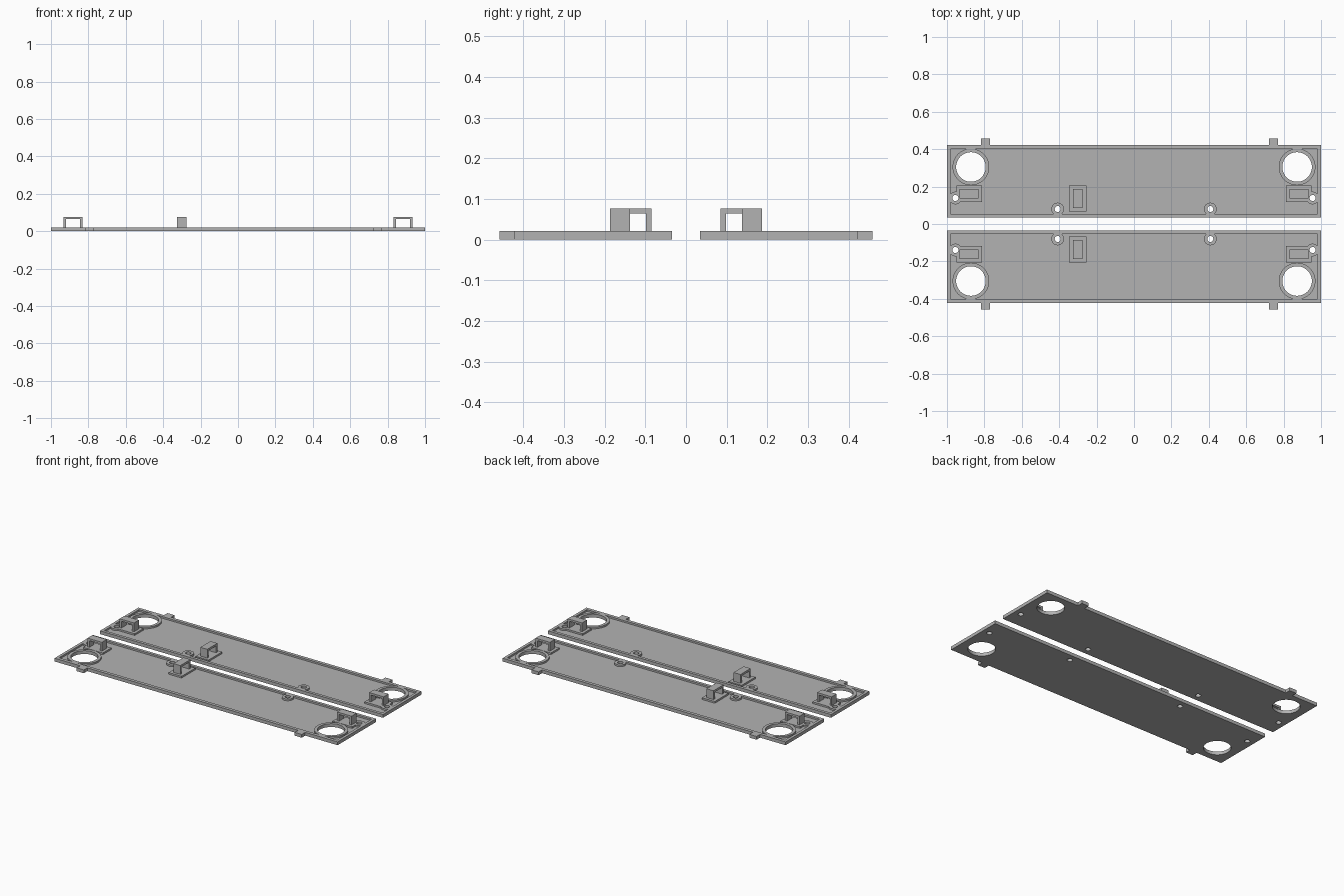
import bpy
import bmesh
from mathutils import Matrix, Vector

cube = bpy.data.objects.get("Cube")
if cube:
    bpy.data.objects.remove(cube, do_unlink=True)

GREY = (0.45, 0.45, 0.45, 1)
mat = bpy.data.materials.new("plain grey")
mat.use_nodes = True
mat.diffuse_color = GREY
mat.node_tree.nodes["Principled BSDF"].inputs["Base Color"].default_value = GREY

FLOOR, RIM, CLIP_TOP = 0.01, 0.021, 0.077   # heights


def finish(name, bm):
    bmesh.ops.recalc_face_normals(bm, faces=bm.faces)
    mesh = bpy.data.meshes.new(name)
    bm.to_mesh(mesh)
    bm.free()
    mesh.materials.append(mat)
    obj = bpy.data.objects.new(name, mesh)
    bpy.context.collection.objects.link(obj)
    return obj


def box(name, x0, x1, y0, y1, z0, z1):
    bm = bmesh.new()
    size = Matrix.Diagonal((x1 - x0, y1 - y0, z1 - z0, 1))
    centre = Matrix.Translation(((x0 + x1) / 2, (y0 + y1) / 2, (z0 + z1) / 2))
    bmesh.ops.create_cube(bm, size=1, matrix=centre @ size)
    return finish(name, bm)


def disc(name, x, y, r, z0, z1):
    bm = bmesh.new()
    bmesh.ops.create_cone(bm, cap_ends=True, segments=48, radius1=r, radius2=r,
                          depth=z1 - z0, matrix=Matrix.Translation((x, y, (z0 + z1) / 2)))
    return finish(name, bm)


def activate(obj):
    bpy.ops.object.select_all(action='DESELECT')
    obj.select_set(True)
    bpy.context.view_layer.objects.active = obj


def combine(target, tool, operation):
    activate(target)
    mod = target.modifiers.new("combine", 'BOOLEAN')
    mod.operation, mod.object, mod.solver = operation, tool, 'EXACT'
    bpy.ops.object.modifier_apply(modifier=mod.name)
    bpy.data.objects.remove(tool, do_unlink=True)


def mirror_to_front(obj):
    activate(obj)
    mod = obj.modifiers.new("other half", 'MIRROR')
    mod.use_axis = (False, True, False)
    mod.use_mirror_merge = False
    bpy.ops.object.modifier_apply(modifier=mod.name)


def clip(name, x, y, along, across):
    """Square arch: span runs along x or y, opening faces the other way."""
    half, wall, depth = 0.051, 0.013, 0.049
    outline = [(-half, FLOOR), (-half, CLIP_TOP), (half, CLIP_TOP), (half, FLOOR),
               (half - wall, FLOOR), (half - wall, CLIP_TOP - wall),
               (wall - half, CLIP_TOP - wall), (wall - half, FLOOR)]
    bm = bmesh.new()
    start = Vector((x, y, 0)) - across * depth / 2
    face = bm.faces.new([bm.verts.new(start + along * u + Vector((0, 0, z)))
                         for u, z in outline])
    grown = bmesh.ops.extrude_face_region(bm, geom=[face])["geom"]
    bmesh.ops.translate(bm, vec=across * depth,
                        verts=[v for v in grown if isinstance(v, bmesh.types.BMVert)])
    mirror_to_front(finish(name, bm))


# Plate with a shallow tray inside a raised rim
plate = box("cover_plates", -1, 1, 0.035, 0.423, 0, RIM)
combine(plate, box("tray", -0.982, 0.982, 0.054, 0.402, FLOOR, RIM + 0.02), 'DIFFERENCE')

# Raised pads, bosses, rings and outer tabs
raised = [box("centre_pad", -0.347, -0.255, 0.067, 0.205, 0.005, RIM)]
screws = [(-0.408, 0.08), (0.408, 0.08), (-0.955, 0.139), (0.955, 0.139)]
ports = [(-0.872, 0.305), (0.872, 0.305)]
for s in (-1, 1):
    x0, x1 = sorted((s * 0.812, s * 0.95))
    raised.append(box("end_pad", x0, x1, 0.117, 0.205, 0.005, RIM))
for x, y in screws:
    raised.append(disc("boss", x, y, 0.034, 0.005, RIM))
for x, y in ports:
    raised.append(disc("ring", x, y, 0.098, 0.005, RIM))
for x in (-0.794, 0.746):
    raised.append(box("tab", x - 0.025, x + 0.025, 0.415, 0.458, 0, RIM))
for part in raised:
    combine(plate, part, 'UNION')

# Screw holes and large round openings
for x, y in screws:
    combine(plate, disc("screw_hole", x, y, 0.016, -0.1, 0.1), 'DIFFERENCE')
for x, y in ports:
    combine(plate, disc("opening", x, y, 0.079, -0.1, 0.1), 'DIFFERENCE')

mirror_to_front(plate)
activate(plate)
bpy.ops.object.shade_smooth_by_angle()

# Arched clips standing on the pads
X, Y = Vector((1, 0, 0)), Vector((0, 1, 0))
clip("right_end_clips", -0.882, 0.162, X, Y)
clip("left_end_clips", 0.882, 0.162, X, Y)
clip("centre_clips", -0.301, 0.136, Y, X)
